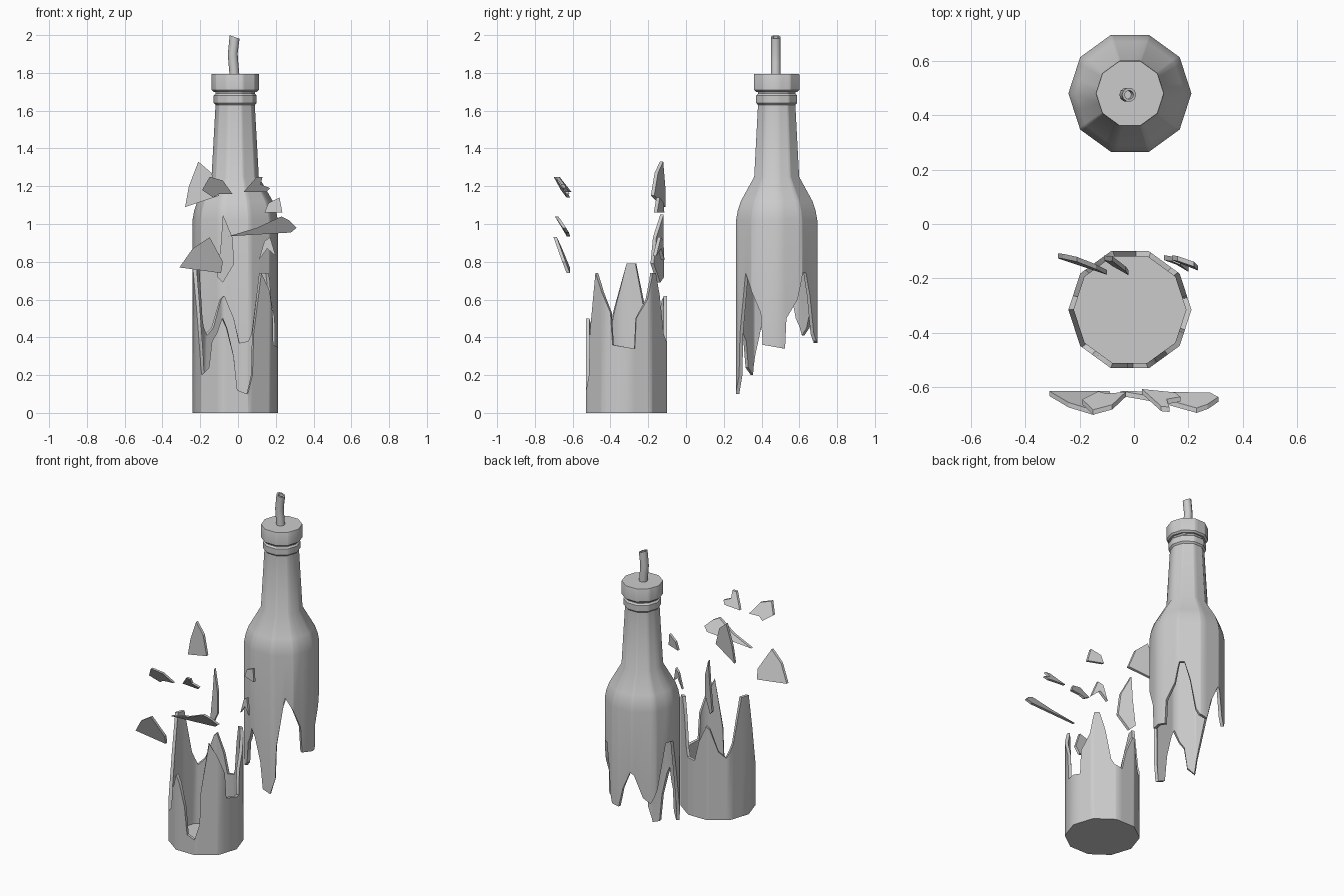
import bpy, bmesh
from math import radians, sin, cos
from mathutils import Vector

if "Cube" in bpy.data.objects:
    bpy.data.objects.remove(bpy.data.objects["Cube"])

CX, SIDES, R, WALL = -0.015, 10, 0.226, 0.02

# Break line shared by both halves: (angle in degrees, height)
BREAK = [(12, .34), (14, .5), (30, .6), (38, .74), (46, .74), (55, .62),
         (64, .42), (70, .38), (84, .37), (92, .5), (106, .62), (112, .6),
         (126, .45), (138, .41), (150, .5), (166, .79), (180, .79), (198, .55),
         (214, .3), (218, .2), (230, .24), (235, .38), (243, .42), (252, .5),
         (258, .45), (268, .3), (273, .12), (287, .1), (295, .2), (297, .42),
         (310, .74), (322, .66), (337, .53), (340, .36), (372, .34)]


def break_z(a):
    if a < 12:
        a += 360
    for (a0, z0), (a1, z1) in zip(BREAK, BREAK[1:]):
        if a0 <= a <= a1:
            return z0 + (z1 - z0) * (a - a0) / (a1 - a0)


def unit_decagon(a):
    step = 360 / SIDES
    k = int(a // step)
    p, q = (Vector((cos(radians(i * step)), sin(radians(i * step)))) for i in (k, k + 1))
    return p.lerp(q, a / step - k)


ANGLES = sorted({a for a, _ in BREAK[:-1]} | {i * 36 for i in range(SIDES)})


def finish(bm, name, smooth=True):
    bmesh.ops.recalc_face_normals(bm, faces=bm.faces)
    me = bpy.data.meshes.new(name)
    bm.to_mesh(me)
    bm.free()
    ob = bpy.data.objects.new(name, me)
    bpy.context.collection.objects.link(ob)
    if smooth:
        bpy.ops.object.select_all(action='DESELECT')
        bpy.context.view_layer.objects.active = ob
        ob.select_set(True)
        bpy.ops.object.shade_smooth_by_angle(angle=radians(40))
    return ob


def loft(bm, rings):
    """Skin closed rings of points and cap both ends."""
    vs = [[bm.verts.new(p) for p in r] for r in rings]
    n = len(vs[0])
    for a, b in zip(vs, vs[1:]):
        for i in range(n):
            bm.faces.new((a[i], a[(i + 1) % n], b[(i + 1) % n], b[i]))
    bm.faces.new(vs[0])
    bm.faces.new(vs[-1])


def bottle_part(name, cy, profile):
    """Profile of (radius, z); z None follows the break line."""
    rings = []
    for r, z in profile:
        ring = []
        for a in ANGLES:
            u = unit_decagon(a) * r
            ring.append((CX + u.x, cy + u.y, break_z(a) if z is None else z))
        rings.append(ring)
    bm = bmesh.new()
    loft(bm, rings)
    return finish(bm, name)


# Bottle base with jagged rim
bottle_part("bottle_base", -0.315,
            [(R, 0), (R, None), (R - WALL, None), (R - WALL, .02)])

# Bottle top: inside, broken rim, shoulder, neck and ring
bottle_part("bottle_top", 0.48,
            [(.08, 1.7), (.105, 1.25), (.18, 1.1), (R - WALL, 1.01), (R - WALL, None),
             (R, None), (R, 1.02), (.217, 1.07), (.2, 1.12), (.125, 1.25), (.104, 1.63),
             (.114, 1.64), (.114, 1.68), (.104, 1.69), (.104, 1.72)])

# Cap collar
bottle_part("collar", 0.48, [(.115, 1.7), (.126, 1.71), (.126, 1.79), (.124, 1.795)])

# Bent hollow spout: (x, z, radius, tilt)
SPOUT = [(-.018, 1.78, .026, 0), (-.025, 1.86, .026, 0), (-.028, 1.9, .026, .1),
         (-.018, 1.99, .026, -.35), (-.018, 1.99, .016, -.35), (-.026, 1.92, .016, 0)]
bm = bmesh.new()
loft(bm, [[(x + r * cos(radians(a)), .475 + r * sin(radians(a)), z + t * r * cos(radians(a)))
           for a in range(0, 360, 36)] for x, z, r, t in SPOUT])
finish(bm, "spout")


# Flying shards: outline in (x, z), centre y, slope of y along x and z
def shard(name, pts, y, sx, sz, t=.009):
    mx = sum(p[0] for p in pts) / len(pts)
    mz = sum(p[1] for p in pts) / len(pts)
    bm = bmesh.new()
    loft(bm, [[(px, y + d + sx * (px - mx) + sz * (pz - mz), pz) for px, pz in pts]
              for d in (-t, t)])
    finish(bm, name, False)


SHARDS = [
    ([(-.21, 1.33), (-.14, 1.27), (-.1, 1.15), (-.28, 1.09), (-.26, 1.2)], -.14, -.35, .05),
    ([(-.19, 1.18), (-.15, 1.25), (-.08, 1.23), (-.03, 1.16), (-.1, 1.16), (-.13, 1.14)], -.65, .1, -.6),
    ([(.03, 1.17), (.1, 1.25), (.13, 1.25), (.12, 1.21), (.17, 1.19), (.15, 1.17)], -.65, -.1, -.7),
    ([(.14, 1.06), (.16, 1.11), (.22, 1.14), (.235, 1.06)], -.14, -.4, .1),
    ([(-.05, .935), (.1, .98), (.23, 1.04), (.27, 1.02), (.31, .98), (.28, .955)], -.65, .02, -.65),
    ([(-.31, .77), (-.24, .87), (-.15, .93), (-.08, .8), (-.09, .74)], -.65, -.05, -.38),
    ([(-.08, 1.05), (-.03, .93), (-.02, .79), (-.08, .69), (-.11, .72), (-.09, .9)], -.145, -.65, .05),
    ([(.11, .81), (.14, .91), (.17, .93), (.2, .83), (.155, .87)], -.14, -.5, .1),
]
for i, (pts, y, sx, sz) in enumerate(SHARDS):
    shard(f"shard_{i + 1}", pts, y, sx, sz)
